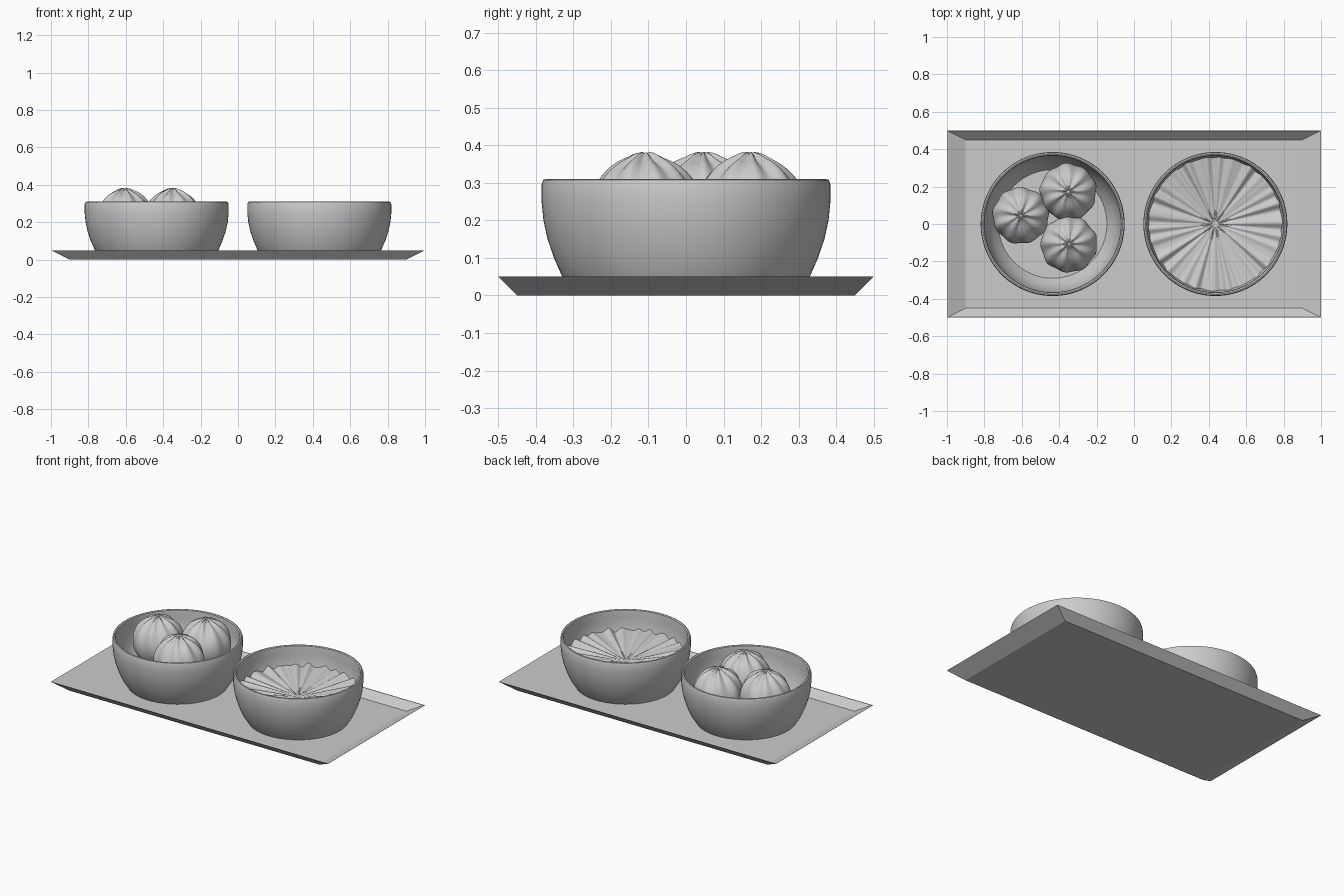
import bpy, bmesh
from math import sin, cos, pi

if "Cube" in bpy.data.objects:
    bpy.data.objects.remove(bpy.data.objects["Cube"])


def make_object(name, verts, faces, angle=35, smooth=True):
    mesh = bpy.data.meshes.new(name)
    mesh.from_pydata(verts, [], faces)
    bm = bmesh.new()
    bm.from_mesh(mesh)
    bmesh.ops.remove_doubles(bm, verts=bm.verts, dist=1e-5)
    bmesh.ops.recalc_face_normals(bm, faces=bm.faces)
    bm.to_mesh(mesh)
    bm.free()
    ob = bpy.data.objects.new(name, mesh)
    bpy.context.collection.objects.link(ob)
    if smooth:
        bpy.ops.object.select_all(action='DESELECT')
        ob.select_set(True)
        bpy.context.view_layer.objects.active = ob
        bpy.ops.object.shade_smooth_by_angle(angle=angle * pi / 180)
    return ob


def polar_surface(name, point, rings, segs, angle=35):
    """Skin a grid of rings; point(i, angle) gives each position."""
    verts = [point(i, 2 * pi * j / segs) for i in range(rings) for j in range(segs)]
    faces = [(i * segs + j, i * segs + (j + 1) % segs,
              (i + 1) * segs + (j + 1) % segs, (i + 1) * segs + j)
             for i in range(rings - 1) for j in range(segs)]
    return make_object(name, verts, faces, angle)


# Serving tray: shallow shell with flared sides
def rect(x, y, z):
    return [(-x, -y, z), (x, -y, z), (x, y, z), (-x, y, z)]


loops = [rect(0.9, 0.45, 0), rect(1, 0.5, 0.05), rect(0.992, 0.496, 0.05), rect(0.9, 0.45, 0.004)]
tray_faces = [(3, 2, 1, 0), (12, 13, 14, 15)]
for k in range(3):
    for j in range(4):
        n = (j + 1) % 4
        tray_faces.append((4 * k + j, 4 * k + n, 4 * k + 4 + n, 4 * k + 4 + j))
make_object("tray", sum(loops, []), tray_faces, smooth=False)

# Bowls: one lathed profile used twice
PROFILE = [(0, 0.003), (0.30, 0.003), (0.33, 0.05), (0.352, 0.10), (0.369, 0.15),
           (0.380, 0.20), (0.385, 0.25), (0.385, 0.295), (0.381, 0.308), (0.374, 0.31),
           (0.367, 0.306), (0.365, 0.29), (0.365, 0.25), (0.360, 0.20), (0.347, 0.15),
           (0.328, 0.10), (0.29, 0.05), (0, 0.05)]


def add_bowl(name, cx):
    def point(i, a):
        r, z = PROFILE[i]
        return (cx + r * cos(a), r * sin(a), z)
    polar_surface(name, point, len(PROFILE), 96)


add_bowl("left_bowl", -0.435)
add_bowl("right_bowl", 0.435)


# Steamed buns: rounded bodies with swirling pleats gathered at the top
def add_bun(name, cx, cy, turn):
    rings = 41

    def point(i, a):
        t = pi * i / (rings - 1)
        r = 0.150 * sin(t)
        z = 0.215 + 0.155 * cos(t)
        up = max(0, cos(t * 0.6))
        wave = sin(9 * (a + turn) + 1.6 * cos(t)) + 0.4 * sin(5 * a + 3 * t + turn)
        gather = min(1, r / 0.04)
        r *= 1 + 0.04 * wave * up
        z += 0.006 * wave * gather * max(0, cos(t))
        z += 0.016 * max(0, 1 - r / 0.05) - 0.010 * max(0, 1 - r / 0.014)
        return (cx + r * cos(a), cy + r * sin(a), max(z, 0.06))
    polar_surface(name, point, rings, 90, 60)


for n, (x, y) in enumerate([(-0.605, 0.045), (-0.352, 0.172), (-0.348, -0.108)]):
    add_bun(f"bun_{n + 1}", x, y, n * 1.3)


# Pleated sheet lining the right bowl: radial folds growing to the edge
def sheet_point(i, a):
    s = i / 16
    r = 0.362 * s
    fold = 0.55 * sin(26 * a) + 0.35 * sin(19 * a + 1) + 0.3 * sin(37 * a + 2)
    return (0.435 + r * cos(a), r * sin(a), 0.147 + 0.04 * s + 0.013 * s * fold)


polar_surface("pleated_sheet", sheet_point, 17, 288, 60)
